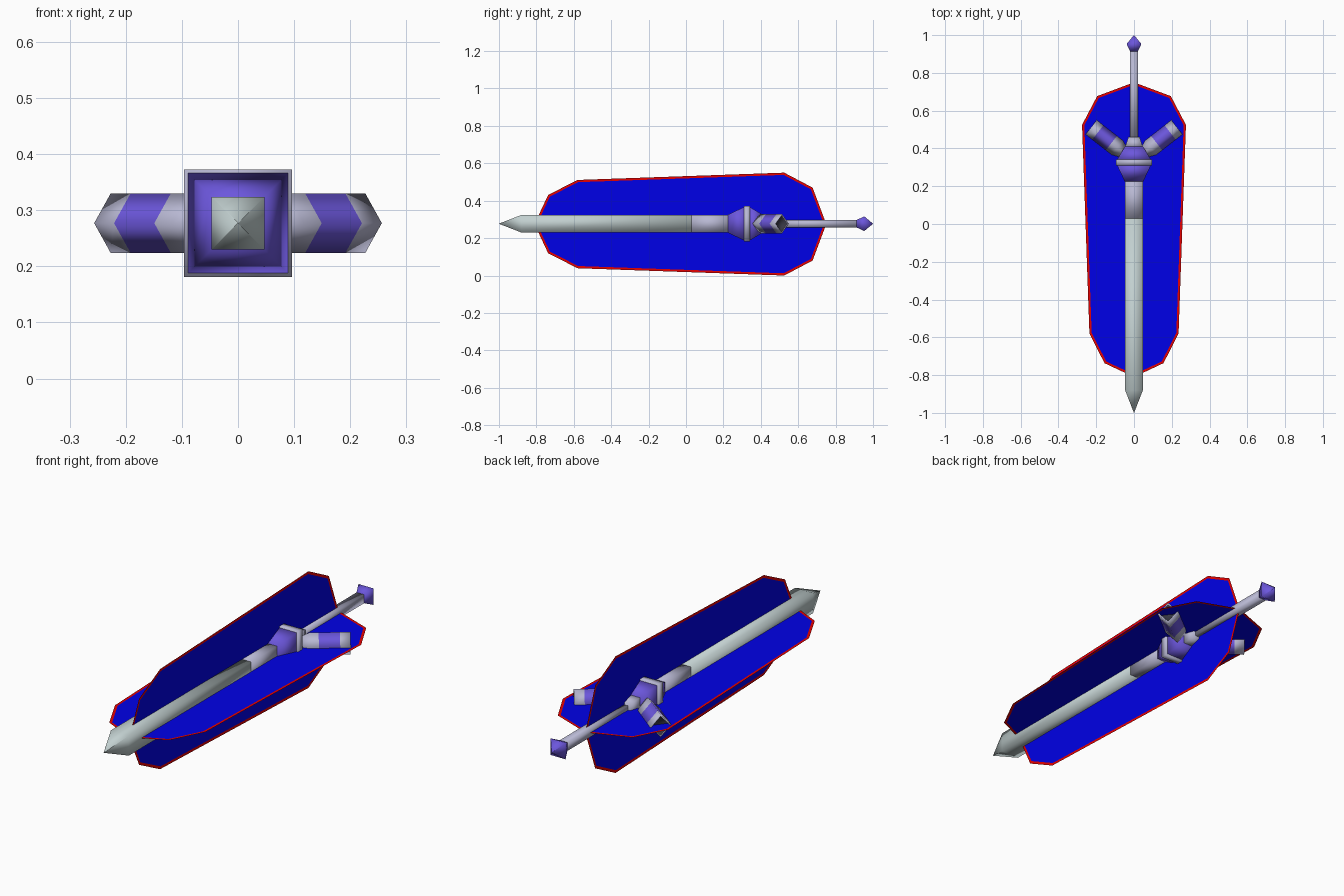
import bpy, bmesh, math
from mathutils import Matrix, Vector

if "Cube" in bpy.data.objects:
    bpy.data.objects.remove(bpy.data.objects["Cube"])

ZC = 0.277  # height of the sword's axis


def material(name, rgb):
    m = bpy.data.materials.new(name)
    m.diffuse_color = (*rgb, 1)
    m.use_nodes = True
    m.node_tree.nodes["Principled BSDF"].inputs["Base Color"].default_value = m.diffuse_color
    return m


BLADE = material("pale steel", (0.54, 0.63, 0.63))
SILVER = material("lavender silver", (0.48, 0.48, 0.65))
PURPLE = material("purple", (0.15, 0.095, 0.72))
DARK = material("dark socket", (0.04, 0.04, 0.06))
BLUE = material("deep blue", (0.0, 0.0, 0.92))
RED = material("red edge", (0.95, 0.0, 0.0))


def finish(name, bm, mats, smooth):
    mesh = bpy.data.meshes.new(name)
    bm.to_mesh(mesh)
    bm.free()
    for m in mats:
        mesh.materials.append(m)
    for p in mesh.polygons:
        p.use_smooth = smooth
    ob = bpy.data.objects.new(name, mesh)
    bpy.context.collection.objects.link(ob)
    return ob


def loft(name, stations, mats, matrix, turn=math.pi / 4, scale=(1, 1)):
    """Four-sided bar along local y; stations = (y, half width, material index of next section)."""
    bm = bmesh.new()
    rings = []
    for y, r, _ in stations:
        ring = []
        for k in range(4):
            a = turn + k * math.pi / 2
            ring.append(bm.verts.new((scale[0] * r * math.cos(a), y, scale[1] * r * math.sin(a))))
        rings.append(ring)
    for a, b, st in zip(rings, rings[1:], stations):
        for k in range(4):
            f = bm.faces.new((a[k], b[k], b[(k + 1) % 4], a[(k + 1) % 4]))
            f.material_index = st[2]
    bm.faces.new(rings[0]).material_index = stations[0][2]
    bm.faces.new(rings[-1]).material_index = stations[-1][2]
    bmesh.ops.recalc_face_normals(bm, faces=bm.faces)
    bm.transform(matrix)
    return finish(name, bm, mats, True)


axis = Matrix.Translation((0, 0, ZC))


def square(name, stations, mats):
    return loft(name, [(y, r * math.sqrt(2), m) for y, r, m in stations], mats, axis)


# blade with pyramid point, and its collar
square("blade", [(-1.0, 0.0005, 0), (-0.88, 0.047, 0), (0.03, 0.047, 0)], [BLADE])
square("blade_collar", [(0.025, 0.0465, 0), (0.24, 0.0465, 0)], [SILVER])

# guard block: purple flare, silver band, purple taper, silver neck
square("guard_flare", [(0.225, 0.049, 0), (0.312, 0.09, 0)], [PURPLE])
square("guard_band", [(0.31, 0.096, 0), (0.342, 0.096, 0)], [SILVER])
square("guard_taper", [(0.34, 0.09, 0), (0.41, 0.048, 0)], [PURPLE])
square("guard_neck", [(0.405, 0.048, 0), (0.46, 0.03, 0)], [SILVER])

# grip and pommel
square("grip", [(0.44, 0.02, 0), (0.92, 0.02, 0)], [SILVER])
square("pommel", [(0.912, 0.02, 0), (0.953, 0.039, 0), (1.0, 0.0005, 0)], [PURPLE])

# two diamond-section side arms with dark sockets in silver end rims
for side, label in ((1, "right"), (-1, "left")):
    ang = math.radians(38)
    m = Matrix.Translation((0, 0.335, ZC)) @ Matrix.Rotation(-side * (math.pi / 2 - ang), 4, 'Z')
    loft("side_arm_" + label,
         [(0.06, 0.03, 0), (0.112, 0.053, 0), (0.152, 0.053, 1), (0.243, 0.053, 0),
          (0.288, 0.053, 0), (0.288, 0.045, 2), (0.27, 0.042, 2)],
         [SILVER, PURPLE, DARK], m, turn=0, scale=(0.9, 1))

# two crossed thin fins: blue sheet with a narrow red border
half = [(0.195, 0.677), (0.275, 0.525), (0.236, -0.58), (0.156, -0.737)]
outline = [(0, 0.75)] + half + [(0, -0.81)] + [(-x, y) for x, y in reversed(half)]
for name, roll in (("flat_fin", 0), ("upright_fin", math.pi / 2)):
    bm = bmesh.new()
    sheet = bm.faces.new([bm.verts.new((x, y, 0)) for x, y in reversed(outline)])
    bm.normal_update()
    rim = bmesh.ops.inset_region(bm, faces=[sheet], thickness=0.012,
                                 use_boundary=True, use_even_offset=True)
    for f in rim["faces"]:
        f.material_index = 1
    bm.transform(axis @ Matrix.Rotation(roll, 4, 'Y'))
    # the upright fin rests on the ground
    if roll:
        low = min(v.co.z for v in bm.verts)
        bmesh.ops.translate(bm, verts=bm.verts, vec=(0, 0, -low))
    finish(name, bm, [BLUE, RED], False)
